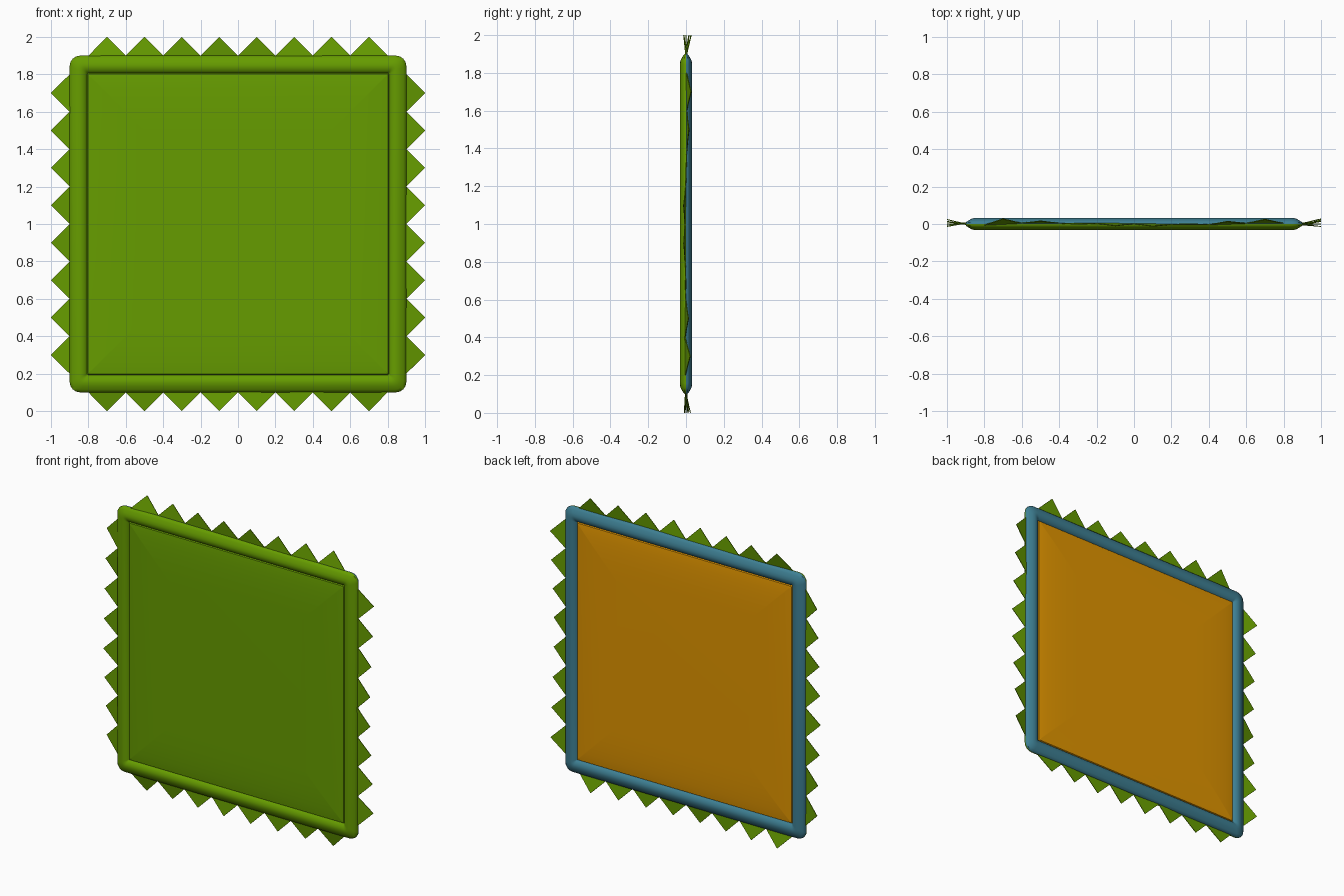
import bpy, bmesh, math, random
from mathutils import Vector

random.seed(4)
if "Cube" in bpy.data.objects:
    bpy.data.objects.remove(bpy.data.objects["Cube"], do_unlink=True)


def material(name, rgb):
    m = bpy.data.materials.new(name)
    m.use_nodes = True
    m.diffuse_color = (*rgb, 1)
    m.node_tree.nodes["Principled BSDF"].inputs["Base Color"].default_value = (*rgb, 1)
    return m


green = material("leaf green", (0.133, 0.335, 0.0))
blue = material("dusty blue", (0.048, 0.213, 0.292))
orange = material("amber orange", (0.75, 0.3, 0.0))


def finish(name, bm, mat, smooth=True):
    bmesh.ops.recalc_face_normals(bm, faces=bm.faces)
    mesh = bpy.data.meshes.new(name)
    bm.to_mesh(mesh)
    bm.free()
    mesh.materials.append(mat)
    ob = bpy.data.objects.new(name, mesh)
    bpy.context.collection.objects.link(ob)
    if smooth:
        bpy.ops.object.select_all(action="DESELECT")
        ob.select_set(True)
        bpy.context.view_layer.objects.active = ob
        bpy.ops.object.shade_smooth_by_angle(angle=math.radians(50))
    return ob


def ring(bm, half, radius, y, steps=4):
    """Square loop with rounded corners, centred on the cushion."""
    verts = []
    for corner in range(4):
        mid = math.pi / 4 + corner * math.pi / 2
        c = half - radius
        cx, cz = math.copysign(c, math.cos(mid)), math.copysign(c, math.sin(mid))
        for i in range(steps + 1):
            a = (corner + i / steps) * math.pi / 2
            verts.append(bm.verts.new((cx + radius * math.cos(a), y,
                                       1 + cz + radius * math.sin(a))))
    return verts


def shell(name, profile, side, mat, cap=False):
    """Concentric loops bridged into one padded surface."""
    bm = bmesh.new()
    loops = [ring(bm, h, max(0.003, (h - 0.8) * 0.55), side * y) for h, y in profile]
    for a, b in zip(loops, loops[1:]):
        for i in range(len(a)):
            j = (i + 1) % len(a)
            bm.faces.new((a[i], a[j], b[j], b[i]))
    if cap:
        bm.faces.new(loops[-1])
    ob = finish(name, bm, mat)
    # open shells: make every face look outwards
    if sum(p.normal.y * p.area for p in ob.data.polygons) * side < 0:
        ob.data.flip_normals()
    return ob


# Padded border and cushion panel, front and back
border = [(0.9, 0), (0.899, 0.009), (0.885, 0.019), (0.868, 0.028), (0.85, 0.033),
          (0.835, 0.032), (0.82, 0.026), (0.81, 0.017), (0.806, 0.01)]
panel = [(0.806, 0.01), (0.802, 0.018), (0.785, 0.0205), (0.74, 0.0245),
         (0.68, 0.028), (0.6, 0.0305), (0.5, 0.031)]
shell("front_border", border, -1, green)
shell("front_panel", panel, -1, green, cap=True)
shell("back_border", border, 1, blue)
shell("back_panel", panel, 1, orange, cap=True)

# Pointed trim: eight triangles on each side, outer tips bent back, middle ones forward
bm = bmesh.new()
centre = Vector((0, 0, 1))
for edge in range(4):
    turn = edge * math.pi / 2
    out = Vector((math.cos(turn), 0, math.sin(turn)))
    along = Vector((-out.z, 0, out.x))
    sway = [Vector((0, random.uniform(-0.006, 0.006), 0)) for _ in range(9)]
    for k in range(8):
        u = -0.7 + 0.2 * k
        bend = 0.041 * abs(u) / 0.7 - 0.016 + random.uniform(-0.004, 0.004)
        points = [centre + out * 0.88 + along * (u - 0.1),
                  centre + out * 0.9 + along * (u - 0.1) + sway[k],
                  centre + out + along * u + Vector((0, bend, 0)),
                  centre + out * 0.9 + along * (u + 0.1) + sway[k + 1],
                  centre + out * 0.88 + along * (u + 0.1)]
        a, b, tip, c, d = [bm.verts.new(p) for p in points]
        bm.faces.new((a, b, c, d))
        bm.faces.new((b, tip, c))
trim = finish("pointed_trim", bm, green, smooth=False)
cloth = trim.modifiers.new("cloth thickness", "SOLIDIFY")
cloth.thickness = 0.004
cloth.offset = 0
